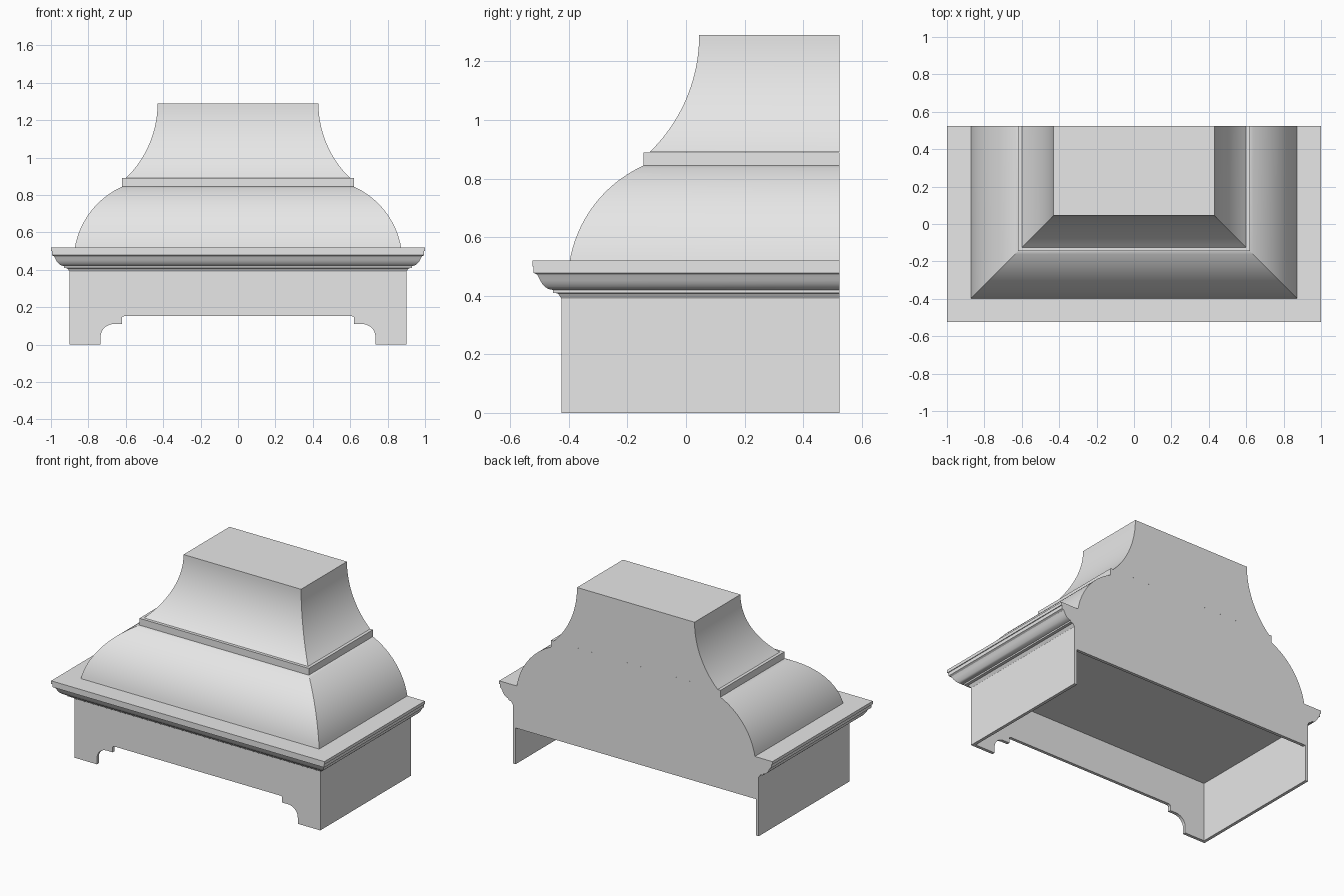
import bpy, bmesh, math

if "Cube" in bpy.data.objects:
    bpy.data.objects.remove(bpy.data.objects["Cube"])

BACK = 0.525      # flat rear plane
SHIFT = 0.475     # front y = SHIFT - half width
WALL = 0.02

paint = bpy.data.materials.new("plain grey")
paint.diffuse_color = (0.8, 0.8, 0.8, 1)
paint.use_nodes = True
paint.node_tree.nodes["Principled BSDF"].inputs["Base Color"].default_value = paint.diffuse_color


def finish(name, bm, smooth=False):
    bmesh.ops.recalc_face_normals(bm, faces=bm.faces)
    mesh = bpy.data.meshes.new(name)
    bm.to_mesh(mesh)
    bm.free()
    mesh.materials.append(paint)
    ob = bpy.data.objects.new(name, mesh)
    bpy.context.collection.objects.link(ob)
    if smooth:
        bpy.ops.object.select_all(action='DESELECT')
        ob.select_set(True)
        bpy.context.view_layer.objects.active = ob
        bpy.ops.object.shade_smooth_by_angle(angle=math.radians(30))
    return ob


def loft(name, lower, upper):
    """Solid between two matching outlines."""
    bm = bmesh.new()
    a = [bm.verts.new(p) for p in lower]
    b = [bm.verts.new(p) for p in upper]
    n = len(a)
    bm.faces.new(a)
    bm.faces.new(b)
    for i in range(n):
        j = (i + 1) % n
        bm.faces.new((a[i], a[j], b[j], b[i]))
    return finish(name, bm)


def hood_tier(name, profile):
    """Carry a (half width, z) profile round both sides and the front."""
    bm = bmesh.new()
    rings = [[bm.verts.new(p) for p in
              ((-x, BACK, z), (-x, SHIFT - x, z), (x, SHIFT - x, z), (x, BACK, z))]
             for x, z in profile]
    for r, s in zip(rings, rings[1:]):
        for i in range(3):
            bm.faces.new((r[i], r[i + 1], s[i + 1], s[i]))
    bm.faces.new(rings[0])
    bm.faces.new(rings[-1])
    bm.faces.new([r[0] for r in rings] + [r[3] for r in reversed(rings)])
    return finish(name, bm, True)


def arc(cx, cz, r, a0, a1, n=20):
    return [(cx + r * math.cos(math.radians(a0 + (a1 - a0) * i / n)),
             cz + r * math.sin(math.radians(a0 + (a1 - a0) * i / n)))
            for i in range(n + 1)]


# Moulded cornice with stepped lip
hood_tier("cornice", [
    (0.90, 0.39), (0.907, 0.40), (0.912, 0.408), (0.93, 0.41), (0.93, 0.42),
    (0.945, 0.423), (0.957, 0.431), (0.966, 0.441), (0.973, 0.452),
    (0.978, 0.463), (0.983, 0.472), (0.995, 0.478), (0.995, 0.50),
    (1.0, 0.50), (1.0, 0.52)])

# Convex lower dome
R = 0.44
A0 = 10
cx = 0.872 - R * math.cos(math.radians(A0))
cz = 0.52 - R * math.sin(math.radians(A0))
hood_tier("lower_dome", arc(cx, cz, R, A0, 66))

# Square band
hood_tier("band", [(0.62, 0.845), (0.62, 0.89)])

# Concave chimney
R = 0.556
hood_tier("chimney", arc(0.43 + R, 1.29, R, 226, 180))

# Front apron with stepped, rounded cut-out
half = [(0.90, 0.39), (0.90, 0.0), (0.735, 0.0), (0.735, 0.04)]
half += arc(0.665, 0.04, 0.07, 0, 90, 10)[1:]
half += [(0.62, 0.11), (0.62, 0.138)]
half += arc(0.608, 0.138, 0.014, 30, 90, 4)
outline = half + [(-x, z) for x, z in reversed(half)]
front = SHIFT - 0.90


def mitre(x):
    return math.copysign(0.90 - WALL, x) if abs(x) > 0.89 else x


loft("front_apron", [(x, front, z) for x, z in outline],
     [(mitre(x), front + WALL, z) for x, z in outline])

# Side aprons, mitred to the front
for side, s in (("left", -1), ("right", 1)):
    plan = [(s * 0.90, front), (s * 0.90, BACK),
            (s * (0.90 - WALL), BACK), (s * (0.90 - WALL), front + WALL)]
    loft(side + "_apron", [(x, y, 0) for x, y in plan],
         [(x, y, 0.39) for x, y in plan])

# Short back rail
w = 0.90 - WALL
plan = [(-w, BACK - WALL), (w, BACK - WALL), (w, BACK), (-w, BACK)]
loft("back_rail", [(x, y, 0.24) for x, y in plan],
     [(x, y, 0.39) for x, y in plan])
